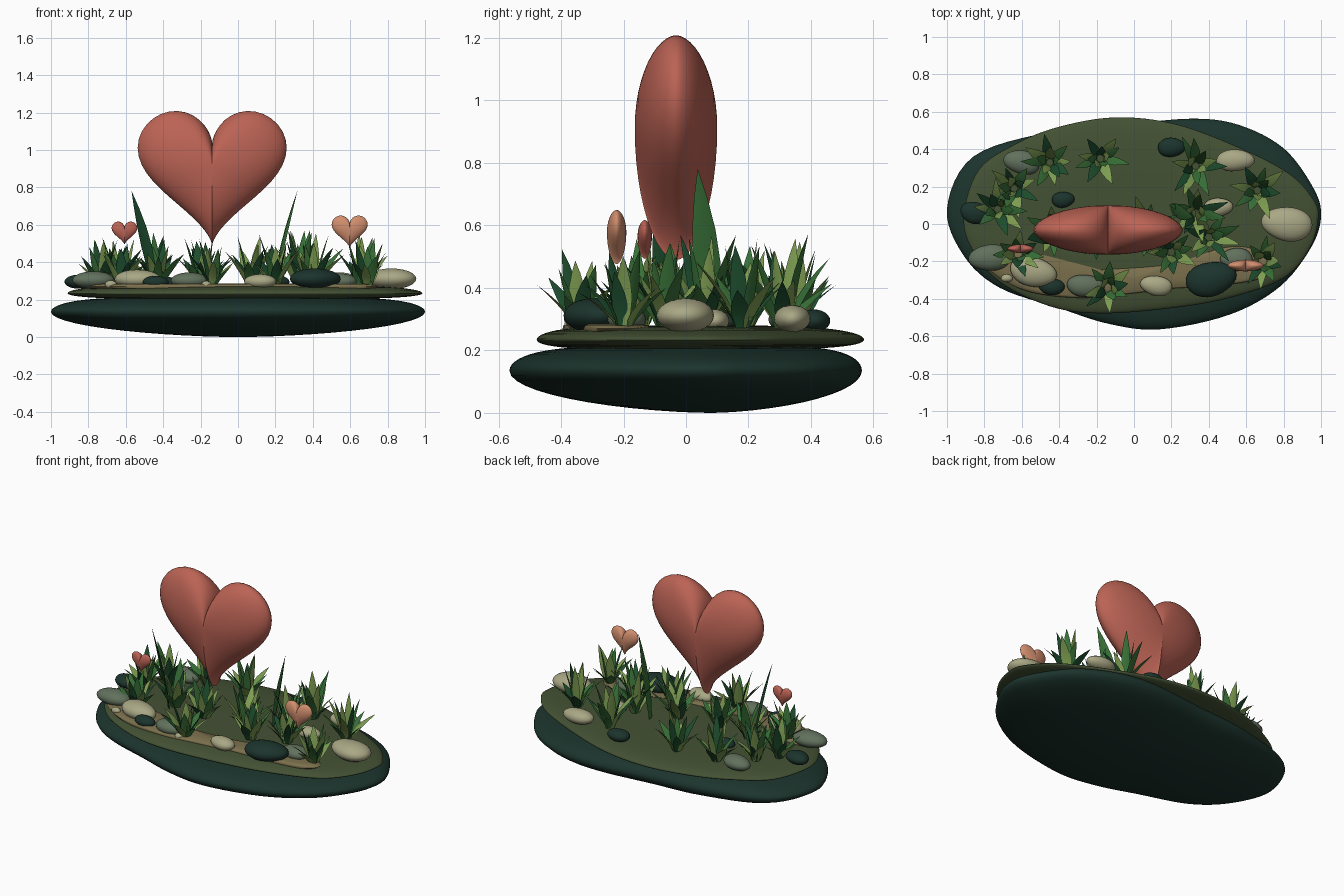
import bpy, bmesh, math, random
from mathutils import Vector, Matrix

if "Cube" in bpy.data.objects:
    bpy.data.objects.remove(bpy.data.objects["Cube"])

random.seed(7)
TAU = math.tau


def material(name, rgb):
    m = bpy.data.materials.new(name)
    m.diffuse_color = (*rgb, 1)
    m.use_nodes = True
    m.node_tree.nodes["Principled BSDF"].inputs["Base Color"].default_value = m.diffuse_color
    return m


DARK = material("dark stone", (.0115, .034, .026))
MOSS = material("moss", (.057, .082, .034))
SAND = material("sand", (.20, .163, .075))
PALE = material("pale stone", (.40, .39, .235))
GREY = material("grey stone", (.120, .163, .108))
CORAL = material("coral", (.50, .125, .09))
PEACH = material("peach", (.64, .27, .155))
GREENS = [material("deep green", (.013, .078, .028)),
          material("leaf green", (.040, .165, .040)),
          material("light green", (.21, .34, .085))]


def finish(name, bm, mats, angle=55):
    bmesh.ops.recalc_face_normals(bm, faces=bm.faces)
    me = bpy.data.meshes.new(name)
    bm.to_mesh(me)
    bm.free()
    for m in mats:
        me.materials.append(m)
    me.shade_smooth()
    me.set_sharp_from_angle(angle=math.radians(angle))
    ob = bpy.data.objects.new(name, me)
    bpy.context.collection.objects.link(ob)
    return ob


def spline(pts, steps=6):
    """Closed smooth curve through 2D points."""
    p = [Vector(q) for q in pts]
    n, out = len(p), []
    for i in range(n):
        a, b, c, d = (p[(i + k - 1) % n] for k in range(4))
        for s in range(steps):
            t = s / steps
            out.append(.5 * (2 * b + (c - a) * t + (2 * a - 5 * b + 4 * c - d) * t * t
                             + (3 * b - a - 3 * c + d) * t ** 3))
    return out


def dome(mid, up, down, top_power, bottom_power, steps=26):
    """Rounded slab profile; low powers give flatter caps."""
    out = []
    for k in range(steps + 1):
        f = -math.pi / 2 + math.pi * k / steps
        power, h = (top_power, up) if f > 0 else (bottom_power, down)
        out.append((max(math.cos(f), 0) ** power if 0 < k < steps else 0, mid + h * math.sin(f)))
    return out


def loft(name, outline, profile, mat, centre=(0, 0), matrix=None):
    """Stack copies of an outline; profile = (scale about centre, height)."""
    bm = bmesh.new()
    c = Vector(centre)
    rings = []
    for s, z in profile:
        if s < 1e-4:
            rings.append([bm.verts.new((c.x, c.y, z))])
        else:
            rings.append([bm.verts.new((*(c + (q - c) * s), z)) for q in outline])
    n = len(outline)
    for lo, hi in zip(rings, rings[1:]):
        for i in range(n):
            j = (i + 1) % n
            if len(lo) == 1:
                bm.faces.new((lo[0], hi[j], hi[i]))
            elif len(hi) == 1:
                bm.faces.new((lo[i], lo[j], hi[0]))
            else:
                bm.faces.new((lo[i], lo[j], hi[j], hi[i]))
    if matrix:
        bm.transform(matrix)
    return finish(name, bm, [mat])


# Stone base
base = spline([(-1, .08), (-.86, .36), (-.46, .49), (-.1, .525), (.3, .563), (.56, .53), (.8, .405),
               (.955, .2), (1, .05), (.95, -.12), (.78, -.335), (.51, -.485), (.14, -.563),
               (-.13, -.535), (-.4, -.45), (-.72, -.34), (-.91, -.17)])
loft("stone_base", base, dome(.135, .08, .135, .38, 1.2), DARK, (0, .08))

# Moss layer
moss = spline([(-.91, .05), (-.83, .29), (-.63, .43), (-.4, .52), (-.1, .57), (.22, .535), (.56, .41),
               (.83, .27), (.96, .13), (.985, .03), (.94, -.13), (.8, -.29), (.51, -.395),
               (.2, -.45), (-.18, -.478), (-.45, -.44), (-.72, -.31), (-.87, -.13)])
loft("moss_layer", moss, dome(.234, .046, .031, .5, .4), MOSS)

# Sandy path
path = spline([(-.82, -.17), (-.62, -.13), (-.38, -.235), (-.02, -.235), (.28, -.2), (.46, -.13),
               (.62, -.125), (.745, -.21), (.68, -.29), (.45, -.33), (.2, -.345), (0, -.37),
               (-.28, -.395), (-.55, -.365), (-.73, -.28)])
loft("sandy_path", path, [(0, .258), (.98, .26), (1, .27), (.98, .279), (.9, .284), (0, .286)],
     SAND, (0, -.29))

# Stones: x, y, x radius, y radius, turn, colour
stones = [(-.60, .33, .095, .065, -.2, GREY), (.54, .34, .10, .06, 0, PALE),
          (.20, .41, .076, .05, .1, DARK), (-.38, .13, .06, .043, 0, DARK),
          (-.85, .06, .08, .058, -.1, DARK), (-.77, -.18, .11, .072, .1, GREY),
          (-.54, -.255, .125, .08, -.3, PALE), (-.44, -.335, .07, .044, 0, DARK),
          (-.26, -.33, .10, .06, -.1, GREY), (.12, -.33, .085, .054, -.1, PALE),
          (.41, -.295, .135, .093, .15, DARK), (.45, .09, .077, .05, 0, PALE),
          (.82, 0, .135, .093, -.05, PALE), (.55, -.19, .09, .06, -.1, GREY),
          (-.17, -.37, .025, .02, 0, PALE), (-.68, -.29, .03, .022, 0, PALE)]
for i, (x, y, rx, ry, turn, mat) in enumerate(stones):
    ph = random.random() * TAU
    ring = []
    for k in range(28):
        a = TAU * k / 28
        r = 1 + .035 * math.sin(2 * a + ph) + .03 * math.sin(3 * a + 2 * ph)
        ring.append(Vector((rx * r * math.cos(a), ry * r * math.sin(a))))
    rz = .012 + .32 * rx
    loft(f"stone_{i + 1}", ring, dome(0, rz, rz, 1, 1, 12), mat,
         matrix=Matrix.Translation((x, y, .262 + .9 * rz)) @ Matrix.Rotation(turn, 4, 'Z'))


# Puffed hearts
def heart(name, x, y, z, scale, depth, mat):
    ring = []
    for k in range(64):
        t = TAU * k / 64
        ring.append(scale * Vector((16 * math.sin(t) ** 3, 13 * math.cos(t) - 5 * math.cos(2 * t)
                                    - 2 * math.cos(3 * t) - math.cos(4 * t))))
    prof = []
    for k in range(25):
        f = -math.pi / 2 + math.pi * k / 24
        prof.append((math.cos(f), math.copysign(depth * abs(math.sin(f)) ** 1.1, f)))
    loft(name, ring, prof, mat,
         matrix=Matrix.Translation((x, y, z)) @ Matrix.Rotation(math.pi / 2, 4, 'X'))


heart("large_heart", -.138, -.032, .912, .0249, .132, CORAL)
heart("small_coral_heart", -.607, -.132, .566, .0043, .023, CORAL)
heart("small_peach_heart", .597, -.222, .578, .006, .031, PEACH)


# Grass: folded leaf with a flat diamond cross-section, pointed at the tip
def blade(bm, root, angle, lean, height, half, mat, bend=1.5, twist=0):
    out = Vector((math.cos(angle), math.sin(angle), 0))
    face = Matrix.Rotation(twist, 3, 'Z') @ out
    side = Vector((-face.y, face.x, 0))
    prev = None
    for t, w in ((0, .5), (.2, .82), (.42, 1), (.62, .85), (.82, .48), (1, 0)):
        c = Vector(root) + out * lean * t ** bend + Vector((0, 0, height * t))
        if w:
            ring = [bm.verts.new(c + d * half * w) for d in
                    (side, face * .22, -side, face * -.15)]
        else:
            ring = [bm.verts.new(c)] * 4
        if prev:
            for i in range(4):
                j = (i + 1) % 4
                vs = (prev[i], prev[j], ring[j], ring[i]) if w else (prev[i], prev[j], ring[0])
                bm.faces.new(vs).material_index = mat
        prev = ring


# Clumps: x, y, size
clumps = [(-.45, .33, .95), (-.18, .35, .95), (.33, .31, 1.05), (.66, .18, 1), (.33, .06, 1.05),
          (-.64, .19, .95), (-.73, .08, .95), (-.62, -.16, .85), (.2, -.15, .95), (.40, -.07, 1),
          (-.14, -.34, .85), (.69, -.2, .85), (.07, -.02, 1), (-.2, -.06, .85), (-.43, -.03, .95)]
OUTER = (1, 2, 0, 2, 1, 0, 2, 1)
INNER = (2, 1, 2, 0, 1)
for i, (x, y, size) in enumerate(clumps):
    bm = bmesh.new()
    start = random.random() * TAU
    for k in range(13):
        inner = k >= 8
        a = start + k * TAU / (5 if inner else 8) + random.uniform(-.3, .3)
        lean = size * (random.uniform(.03, .08) if inner else random.uniform(.095, .16))
        h = size * (random.uniform(.22, .30) if inner else random.uniform(.12, .22))
        root = (x + .02 * math.cos(a), y + .02 * math.sin(a), .272)
        blade(bm, root, a, lean, h, random.uniform(.023, .031), INNER[k - 8] if inner else OUTER[k],
              twist=random.uniform(-.4, .4))
    finish(f"grass_clump_{i + 1}", bm, GREENS, 50)

# Two tall blades leaning outward
for name, root, ang, lean, twist, mat in (
        ("tall_blade_left", (-.45, -.07, .272), math.pi + .1, .12, .6, 0),
        ("tall_blade_right", (.20, .08, .272), -.35, .125, .6, 1)):
    bm = bmesh.new()
    blade(bm, root, ang, lean, .51, .045, mat, 1.3, twist)
    finish(name, bm, GREENS, 50)
